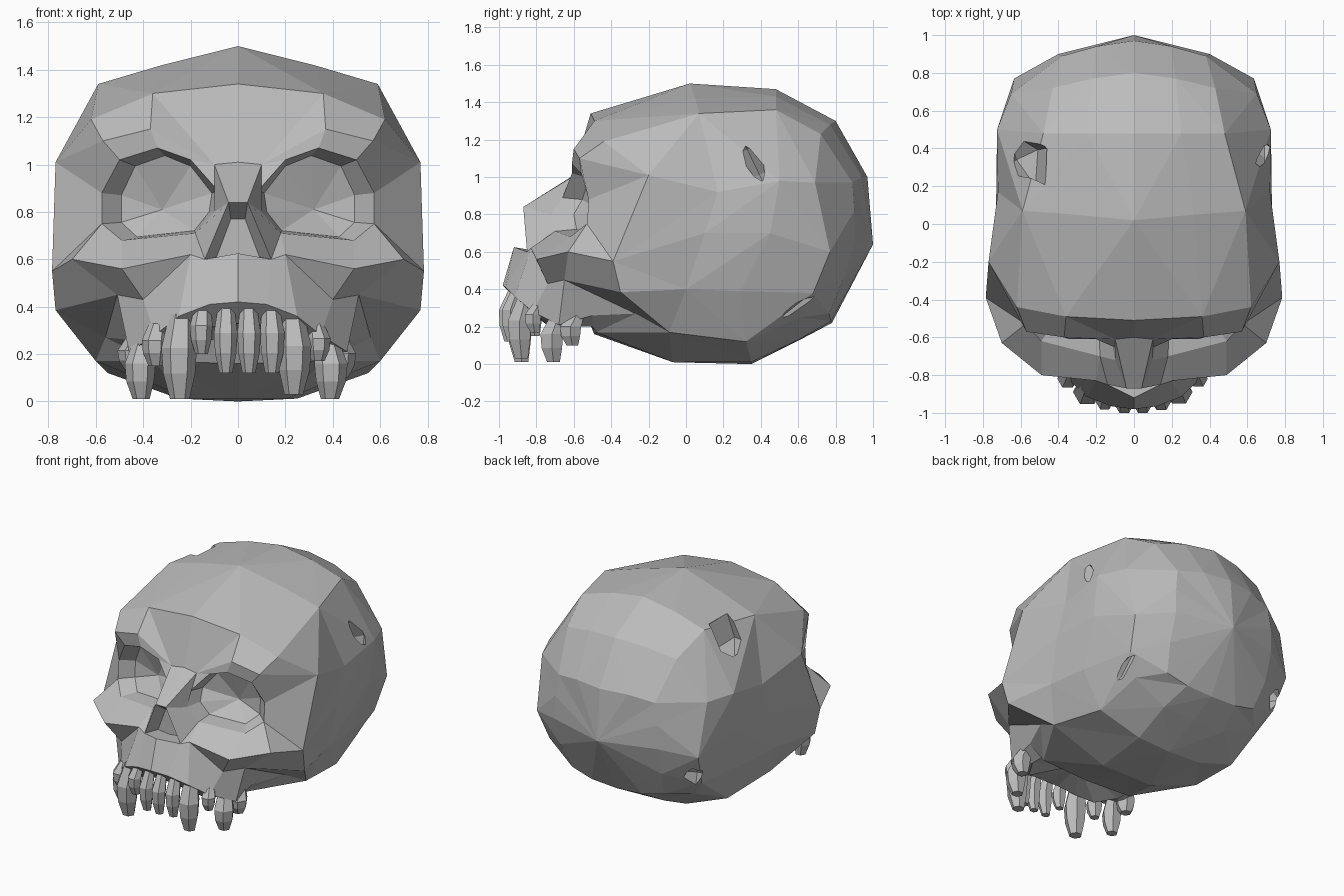
import bpy, bmesh, math
from mathutils import Vector

if "Cube" in bpy.data.objects:
    bpy.data.objects.remove(bpy.data.objects["Cube"])

bone = bpy.data.materials.new("bone grey")
bone.diffuse_color = (0.5, 0.5, 0.5, 1)
bone.use_nodes = True
bone.node_tree.nodes["Principled BSDF"].inputs["Base Color"].default_value = bone.diffuse_color

# Half sections of the braincase, front to back, each from crown to base
sections = [
    [(0, -.51, 1.34), (.36, -.49, 1.30), (.62, -.44, 1.19), (.77, -.2, 1.01), (.785, -.39, .55),
     (.77, -.35, .385), (.56, -.27, .27), (.36, -.48, .17), (0, -.49, .16)],
    [(0, .02, 1.5), (.32, .05, 1.42), (.59, .07, 1.34), (.72, .17, .92), (.73, .1, .7),
     (.70, 0, .4), (.6, -.09, .17), (.2, -.07, .01), (0, -.07, .01)],
    [(0, .48, 1.47), (.25, .48, 1.43), (.48, .48, 1.36), (.725, .5, .98), (.72, .45, .7),
     (.67, .29, .39), (.55, .32, .12), (.25, .35, .012), (0, .35, 0)],
    [(0, .8, 1.3), (.22, .77, 1.28), (.43, .72, 1.23), (.65, .69, .97), (.635, .77, .6),
     (.6, .68, .38), (.5, .61, .25), (.25, .6, .13), (0, .6, .125)],
    [(0, .97, 1.0), (.2, .94, 1.0), (.38, .89, .97), (.4, .9, .82), (.4, .9, .65),
     (.4, .84, .45), (.36, .765, .27), (.2, .775, .23), (0, .78, .22)],
]
# Eye opening, from the nose over the brow and round the cheek
eye = [(.085, -.66, .89), (.2, -.61, 1.02), (.34, -.61, 1.07), (.5, -.56, 1.02), (.575, -.52, .88),
       (.575, -.53, .75), (.49, -.62, .68), (.18, -.7, .71), (.1, -.72, .8)]
# Gum edge, from the middle round to the back
gum = [(0, -.98, .42), (.12, -.965, .41), (.25, -.915, .36), (.35, -.82, .28), (.46, -.68, .21), (.46, -.5, .26)]
# Forehead, cheek and nose points
points = {
    "brow_mid": (0, -.6, 1.01), "brow_in": (.1, -.61, 1.0), "ridge": (.37, -.6, 1.15), "ridge_out": (.57, -.57, 1.1),
    "cheek_out": (.7, -.63, .6), "cheek": (.49, -.8, .56), "cheek_low": (.51, -.65, .45), "jaw": (.2, -.83, .62),
    "fossa": (.4, -.74, .43),
    "nose0": (0, -.87, .84), "nose1": (.04, -.87, .84), "nose2": (.14, -.85, .6), "nose3": (0, -.92, .625),
    "hole0": (0, -.77, .77), "hole1": (.03, -.77, .77), "hole2": (.09, -.77, .61), "hole3": (0, -.77, .6),
    "back": (0, 1.0, .64), "socket": (.32, -.44, .81), "palate": (0, -.55, .3),
}
for s, ring in enumerate(sections):
    points.update({f"s{s}_{i}": p for i, p in enumerate(ring)})
for i, (x, y, z) in enumerate(eye):
    points[f"eye{i}"] = (x, y, z)
    points[f"rim{i}"] = (.2 + (x - .2) * .78, y * .75 - .06, .8 + (z - .8) * .88)
for i, (x, y, z) in enumerate(gum):
    points[f"gum{i}"] = (x, y, z)
    points[f"inner{i}"] = (x * .78, y + .09 * (i < 5), max(.2, z - .09))

bm = bmesh.new()
vert = {name: bm.verts.new(p) for name, p in points.items()}
middle = Vector((0, .15, .7))


def face(*names):
    bm.faces.new([vert[n] for n in names])


def bulge(a, b):
    return ((vert[a].co + vert[b].co) / 2 - middle).length


def strip(a, b, n, closed=False, rounded=False):
    for i in range(n if closed else n - 1):
        j = (i + 1) % n
        p, q, r, s = f"{a}{i}", f"{a}{j}", f"{b}{j}", f"{b}{i}"
        if not rounded:
            face(p, q, r, s)
        elif bulge(p, r) > bulge(q, s):  # split along the outer diagonal
            face(p, q, r)
            face(p, r, s)
        else:
            face(p, q, s)
            face(q, r, s)


def fan(a, pole, n, closed=False):
    for i in range(n if closed else n - 1):
        face(f"{a}{i}", f"{a}{(i + 1) % n}", pole)


# Braincase, eye sockets, nose opening and palate
for s in range(4):
    strip(f"s{s}_", f"s{s + 1}_", 9, rounded=True)
fan("s4_", "back", 9)
strip("eye", "rim", 9, True)
fan("rim", "socket", 9, True)
strip("nose", "hole", 4)
face("hole0", "hole1", "hole2", "hole3")
strip("gum", "inner", 6)
fan("inner", "palate", 6)

# Forehead and temple, cheek, nose, upper jaw
for row in (
    "s0_0 s0_1 brow_in brow_mid", "s0_1 ridge brow_in", "brow_in ridge eye2 eye1", "brow_in eye1 eye0",
    "s0_1 s0_2 ridge_out ridge", "ridge ridge_out eye3 eye2", "s0_2 s0_3 ridge_out",
    "ridge_out s0_3 eye4 eye3", "s0_3 s0_4 eye5 eye4",
    "s0_4 cheek_out eye5", "cheek_out cheek eye6 eye5", "cheek jaw eye7 eye6", "jaw nose2 eye7",
    "s0_4 s0_5 cheek_low cheek_out", "cheek_out cheek_low cheek",
    "brow_mid brow_in nose1 nose0", "brow_in eye0 eye8 nose1", "nose1 eye8 eye7 nose2",
    "nose3 nose2 gum1 gum0", "nose2 jaw gum2 gum1", "jaw cheek fossa", "jaw fossa gum3 gum2",
    "cheek cheek_low fossa", "fossa cheek_low gum4 gum3",
    "cheek_low s0_5 s0_6", "cheek_low s0_6 gum5 gum4", "gum5 s0_6 s0_7 inner5", "inner5 s0_7 s0_8 palate",
):
    face(*row.split())
bmesh.ops.recalc_face_normals(bm, faces=bm.faces)


def make_object(name, mesh_bm):
    mesh = bpy.data.meshes.new(name)
    mesh_bm.to_mesh(mesh)
    mesh_bm.free()
    mesh.materials.append(bone)
    obj = bpy.data.objects.new(name, mesh)
    bpy.context.collection.objects.link(obj)
    return obj


skull = make_object("skull", bm)
mirror = skull.modifiers.new("mirror", 'MIRROR')
mirror.merge_threshold = .0005

# Chips and cracks: place, half sizes, turn
for loc, size, turn in (
    ((-.57, .35, 1.31), (.12, .19, .17), (.1, .3, .5)),
    ((.69, .36, 1.08), (.07, .05, .15), (.45, 0, 0)),
    ((.60, .56, .25), (.06, .2, .05), (.7, 0, .25)),
    ((-.58, .75, .40), (.08, .08, .14), (.4, 0, .3)),
):
    bpy.ops.mesh.primitive_uv_sphere_add(segments=4, ring_count=2, radius=1, location=loc, rotation=turn)
    cutter = bpy.context.object
    cutter.name = "chip_cutter"
    cutter.scale = size
    cutter.data.materials.append(bone)
    cutter.hide_render = True
    cutter.display_type = 'WIRE'
    cut = skull.modifiers.new("chip", 'BOOLEAN')
    cut.operation = 'DIFFERENCE'
    cut.solver = 'EXACT'
    cut.object = cutter


# Teeth: six-sided, widest below the gum, worn narrow at the tip
def tooth(name, x, y, top, bottom, width):
    tb = bmesh.new()
    rings = []
    out = Vector((x * .6, -.5, 0)).normalized()
    for t, scale, push in ((0, .7, -.01), (.4, 1, .03), (.7, .9, .03), (1, .55, .02)):
        z = top + (bottom - top) * t
        rings.append([tb.verts.new((x + out.x * push + math.cos(a) * width * scale,
                                    y + out.y * push + math.sin(a) * width * scale, z))
                      for a in (k * math.pi / 3 for k in range(6))])
    for a, b in zip(rings, rings[1:]):
        for k in range(6):
            tb.faces.new((a[k], a[k - 1], b[k - 1], b[k]))
    tb.faces.new(rings[0])
    tb.faces.new(rings[-1][::-1])
    bmesh.ops.recalc_face_normals(tb, faces=tb.faces)
    make_object(name, tb)


for name, *spec in (
    ("front_tooth_right", .045, -.927, .4, .12, .05), ("front_tooth_left", -.05, -.927, .4, .12, .05),
    ("side_tooth_right", .14, -.91, .4, .12, .052), ("side_tooth_left", -.15, -.91, .4, .2, .048),
    ("fang_right", .23, -.86, .37, .03, .072), ("fang_left", -.24, -.86, .37, .01, .075),
    ("stub_left", -.34, -.79, .33, .15, .055), ("stub_right", .33, -.79, .33, .17, .05),
    ("molar_right", .38, -.69, .26, .01, .07), ("molar_left", -.4, -.69, .26, .01, .065),
    ("rear_molar_right", .42, -.59, .27, .1, .065), ("rear_molar_left", -.43, -.59, .27, .13, .065),
):
    tooth(name, *spec)
